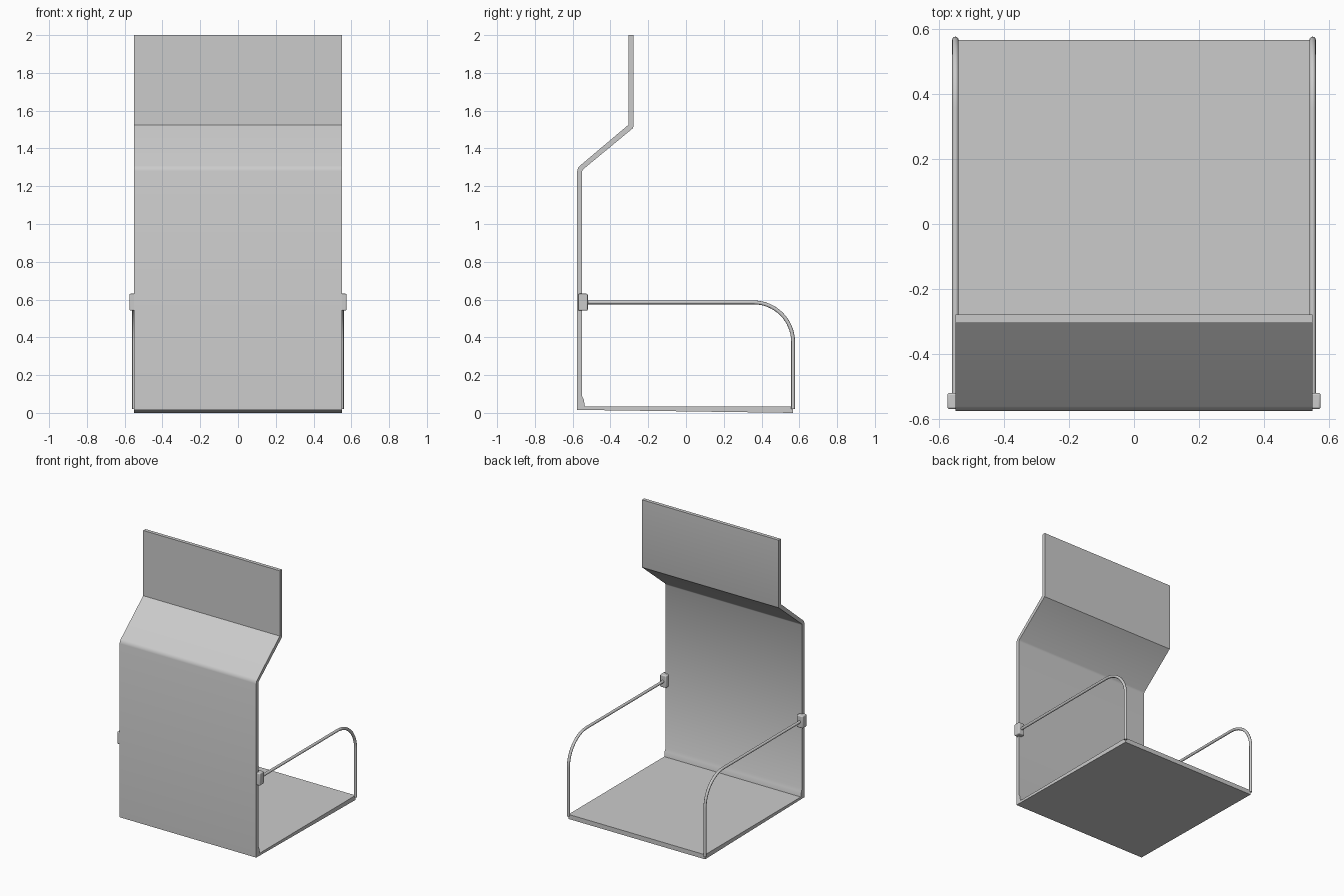
import bpy, bmesh
from math import sin, cos, pi

if "Cube" in bpy.data.objects:
    bpy.data.objects.remove(bpy.data.objects["Cube"])

HALF_W = 0.55


def finish(obj, angle=0.6):
    bpy.ops.object.select_all(action='DESELECT')
    obj.select_set(True)
    bpy.context.view_layer.objects.active = obj
    if obj.type == 'CURVE':
        bpy.ops.object.convert(target='MESH')
        obj = bpy.context.object
    bpy.ops.object.shade_smooth_by_angle(angle=angle)
    return obj


def link(name, data):
    obj = bpy.data.objects.new(name, data)
    bpy.context.collection.objects.link(obj)
    return obj


def extrude_profile(name, profile):
    # side profile (y, z) extruded across the full width
    mesh = bpy.data.meshes.new(name)
    bm = bmesh.new()
    face = bm.faces.new([bm.verts.new((-HALF_W, y, z)) for y, z in profile])
    ext = bmesh.ops.extrude_face_region(bm, geom=[face])
    moved = [v for v in ext['geom'] if isinstance(v, bmesh.types.BMVert)]
    bmesh.ops.translate(bm, verts=moved, vec=(2 * HALF_W, 0, 0))
    bmesh.ops.recalc_face_normals(bm, faces=bm.faces)
    bm.to_mesh(mesh)
    bm.free()
    return finish(link(name, mesh))


# Folded sheet: floor, backrest, sloped shoulder and upper panel
extrude_profile("folded_panel", [
    (0.566, 0.0), (0.566, 0.033), (-0.535, 0.033), (-0.541, 0.07),
    (-0.551, 0.09), (-0.551, 1.277), (-0.545, 1.289), (-0.281, 1.507),
    (-0.279, 1.515), (-0.279, 2.0), (-0.305, 2.0), (-0.305, 1.525),
    (-0.562, 1.308), (-0.572, 1.297), (-0.576, 1.28), (-0.576, 0.016)])


def rail(name, x):
    # straight arm, quarter bend, then down to the floor
    r, cy, cz, n = 0.21, 0.357, 0.375, 16
    pts = [(x, -0.55, cz + r)]
    pts += [(x, cy + r * sin(i * pi / 2 / n), cz + r * cos(i * pi / 2 / n))
            for i in range(n + 1)]
    pts.append((x, cy + r, 0.02))
    curve = bpy.data.curves.new(name, 'CURVE')
    curve.dimensions = '3D'
    curve.bevel_depth = 0.01
    curve.bevel_resolution = 4
    curve.use_fill_caps = True
    spline = curve.splines.new('POLY')
    spline.points.add(len(pts) - 1)
    for p, co in zip(spline.points, pts):
        p.co = (*co, 1)
    finish(link(name, curve))


def clamp(name, x):
    # rounded block gripping the edge of the backrest
    bpy.ops.mesh.primitive_cube_add(size=1, location=(x, -0.545, 0.586))
    obj = bpy.context.object
    obj.name = name
    obj.scale = (0.05, 0.05, 0.09)
    bpy.ops.object.transform_apply(location=False, rotation=False, scale=True)
    bev = obj.modifiers.new("rounding", 'BEVEL')
    bev.width = 0.007
    bev.segments = 3
    finish(obj)


# Side rails and their clamps
for side, s in (("left", -1), ("right", 1)):
    rail(side + "_rail", s * HALF_W)
    clamp(side + "_clamp", s * HALF_W)
